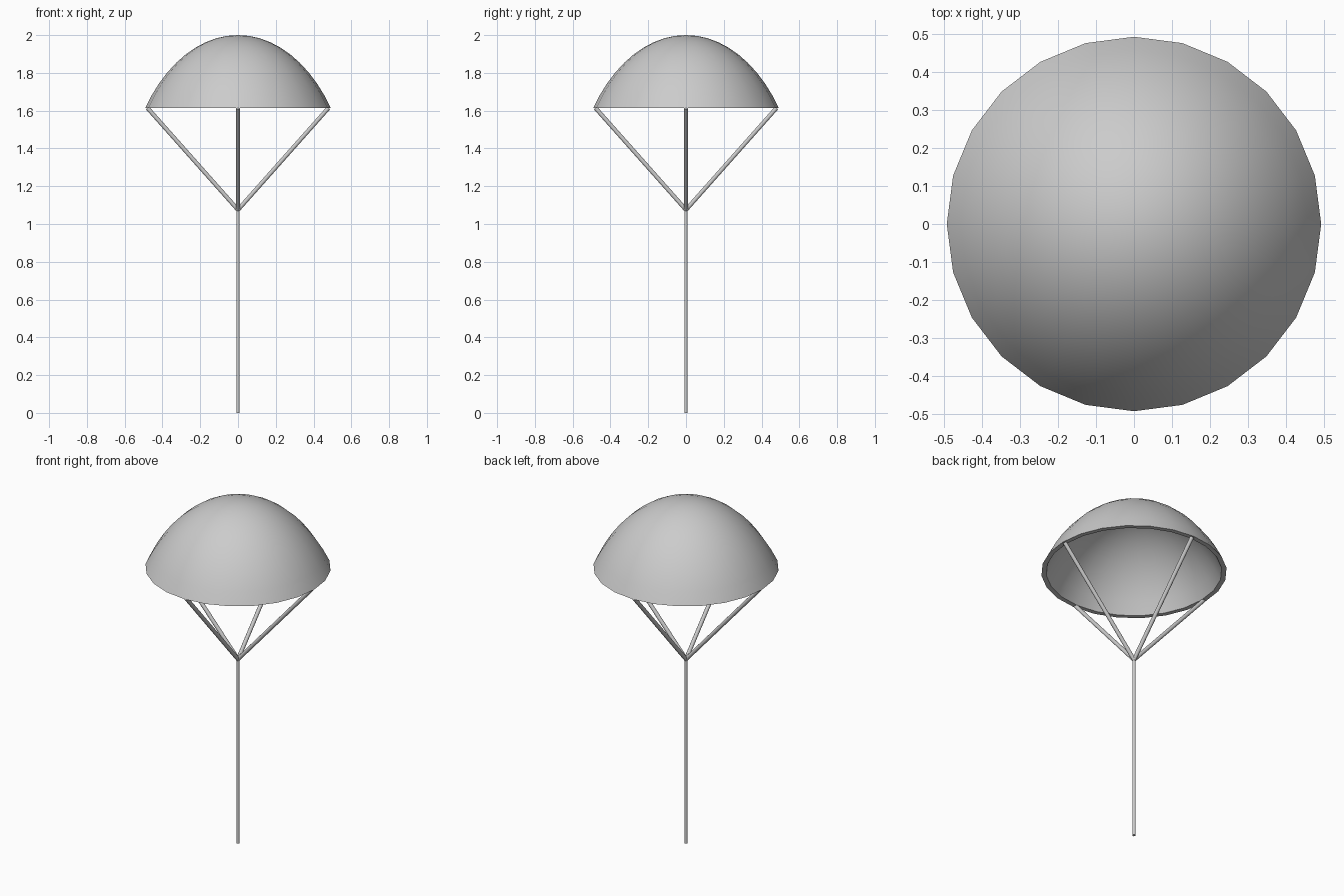
import bpy, math
from math import sin, cos, pi
from mathutils import Vector

cube = bpy.data.objects.get("Cube")
if cube:
    bpy.data.objects.remove(cube)

grey = bpy.data.materials.new("plain grey")
grey.use_nodes = True
grey.diffuse_color = (0.6, 0.6, 0.6, 1)
grey.node_tree.nodes["Principled BSDF"].inputs["Base Color"].default_value = grey.diffuse_color

SIDES, RINGS = 24, 10
RIM_Z, JOINT_Z, TOP_Z, RIM_R = 1.613, 1.075, 2.0, 0.492


def finish(obj, name):
    obj.name = name
    obj.data.materials.append(grey)
    bpy.ops.object.select_all(action='DESELECT')
    obj.select_set(True)
    bpy.context.view_layer.objects.active = obj
    bpy.ops.object.shade_smooth_by_angle(angle=math.radians(40))


def rod(name, start, end, radius):
    start, end = Vector(start), Vector(end)
    axis = end - start
    bpy.ops.mesh.primitive_cylinder_add(vertices=12, radius=radius, depth=axis.length,
                                        location=(start + end) / 2)
    obj = bpy.context.object
    obj.rotation_euler = axis.to_track_quat('Z', 'Y').to_euler()
    finish(obj, name)


def dome_rings(radius, top):
    """Stretched spherical cap, listed from the rim up."""
    cap = math.radians(55)
    for i in range(RINGS):
        a = cap * (1 - i / RINGS)
        yield radius * sin(a) / sin(cap), RIM_Z + (top - RIM_Z) * (cos(a) - cos(cap)) / (1 - cos(cap))


# Canopy: outer and inner domes joined by a flat rim
outer = list(dome_rings(RIM_R, TOP_Z))
inner = list(dome_rings(RIM_R - 0.026, TOP_Z - 0.022))
profile = outer[::-1] + inner
verts = [(r * cos(2 * pi * s / SIDES), r * sin(2 * pi * s / SIDES), z)
         for r, z in profile for s in range(SIDES)]
faces = [(k * SIDES + s, (k + 1) * SIDES + s, (k + 1) * SIDES + (s + 1) % SIDES, k * SIDES + (s + 1) % SIDES)
         for k in range(len(profile) - 1) for s in range(SIDES)]
last = (len(profile) - 1) * SIDES
verts += [(0, 0, TOP_Z), (0, 0, TOP_Z - 0.022)]
for s in range(SIDES):
    n = (s + 1) % SIDES
    faces += [(len(verts) - 2, s, n), (len(verts) - 1, last + n, last + s)]
mesh = bpy.data.meshes.new("canopy")
mesh.from_pydata(verts, [], faces)
canopy = bpy.data.objects.new("canopy", mesh)
bpy.context.collection.objects.link(canopy)
finish(canopy, "canopy")

# Four struts from the rim down to the joint
for name, x, y in (("left", 1, 0), ("right", -1, 0), ("front", 0, -1), ("back", 0, 1)):
    rod(name + "_strut", (x * 0.48, y * 0.48, RIM_Z + 0.002), (0, 0, JOINT_Z), 0.011)

# Central pole
rod("pole", (0, 0, 0), (0, 0, JOINT_Z), 0.009)
